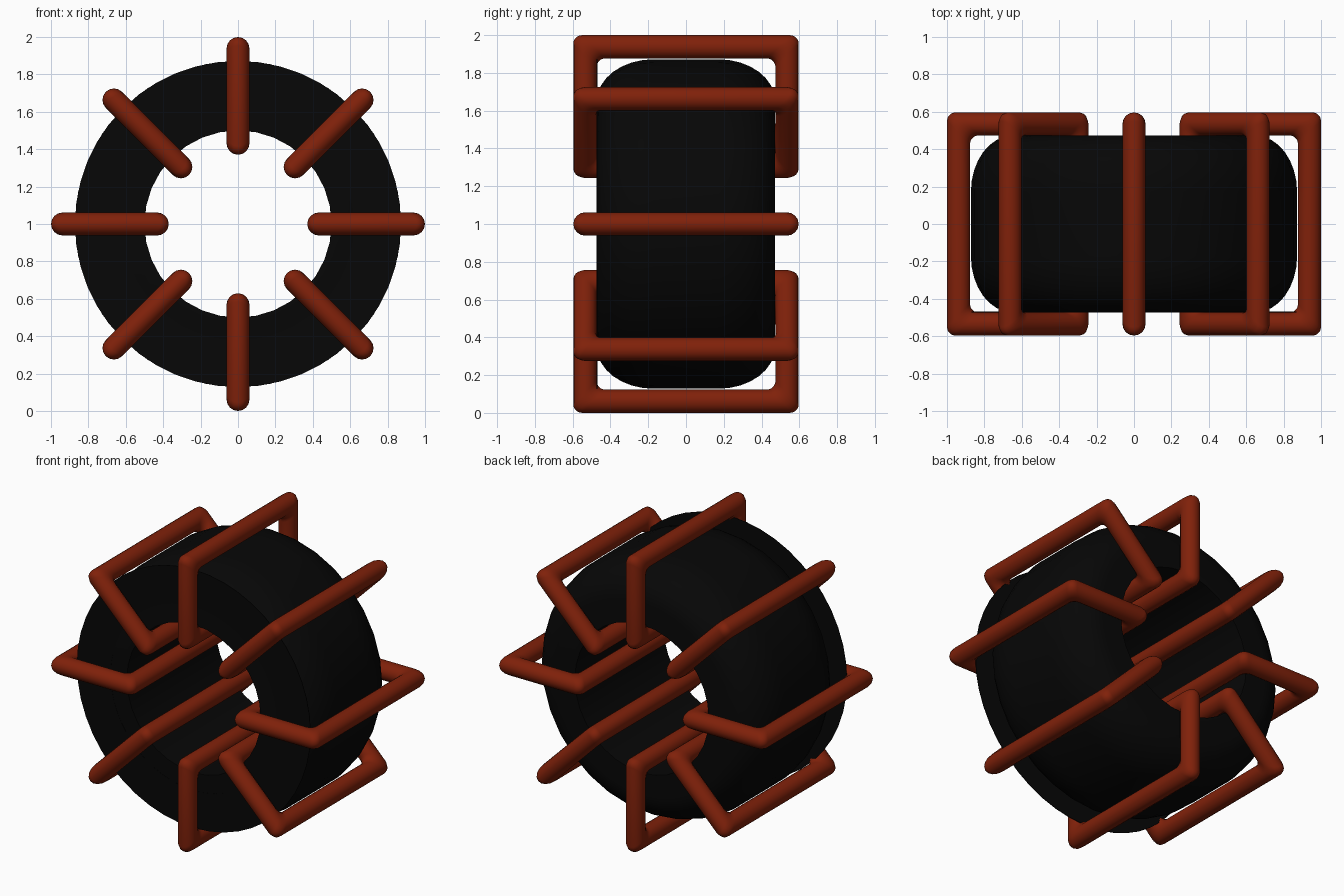
import bpy
import bmesh
from math import cos, sin, pi, tau, radians
from mathutils import Matrix, Vector

cube = bpy.data.objects.get("Cube")
if cube:
    bpy.data.objects.remove(cube, do_unlink=True)


def make_material(name, colour, roughness):
    mat = bpy.data.materials.new(name)
    mat.use_nodes = True
    mat.diffuse_color = colour
    bsdf = next(n for n in mat.node_tree.nodes if n.type == 'BSDF_PRINCIPLED')
    bsdf.inputs["Base Color"].default_value = colour
    bsdf.inputs["Roughness"].default_value = roughness
    return mat


def arc(cx, cy, rx, ry, start, steps):
    """Quarter of an ellipse, counter-clockwise from the start angle."""
    angles = [start + i / steps * pi / 2 for i in range(steps + 1)]
    return [(cx + rx * cos(a), cy + ry * sin(a)) for a in angles]


def rounded_rectangle(half_w, half_h, radius, steps):
    """Closed outline with round corners, counter-clockwise."""
    points = []
    for corner, (sx, sy) in enumerate([(1, 1), (-1, 1), (-1, -1), (1, -1)]):
        points += arc(sx * (half_w - radius), sy * (half_h - radius),
                      radius, radius, corner * pi / 2, steps)
    return points


def closed_sweep(name, rings, mat):
    """Skin a closed loop of closed rings into a smooth mesh."""
    bm = bmesh.new()
    grid = [[bm.verts.new(p) for p in ring] for ring in rings]
    for i, ring in enumerate(grid):
        following = grid[(i + 1) % len(grid)]
        for j in range(len(ring)):
            k = (j + 1) % len(ring)
            bm.faces.new((ring[j], ring[k], following[k], following[j]))
    bmesh.ops.recalc_face_normals(bm, faces=bm.faces)
    mesh = bpy.data.meshes.new(name)
    bm.to_mesh(mesh)
    bm.free()
    mesh.shade_smooth()
    mesh.set_sharp_from_angle(angle=radians(40))
    mesh.materials.append(mat)
    obj = bpy.data.objects.new(name, mesh)
    bpy.context.collection.objects.link(obj)
    obj.matrix_world = centre
    return obj


def lathe(name, section, sides, mat):
    """Turn a closed (radius, y) section about the y axis."""
    angles = [tau * i / sides for i in range(sides)]
    rings = [[(r * cos(a), y, r * sin(a)) for r, y in section] for a in angles]
    return closed_sweep(name, rings, mat)


black = make_material("core black", (0.002, 0.002, 0.002, 1), 0.6)
copper = make_material("copper red", (0.215, 0.015, 0.003, 1), 0.5)
centre = Matrix.Translation((0, 0, 1))

# Ring core: straight bore, outer edges rounded off
core_section = [(0.5, -0.472)]
core_section += arc(0.65, -0.172, 0.222, 0.30, -pi / 2, 8)
core_section += arc(0.65, 0.172, 0.222, 0.30, 0, 8)
core_section += [(0.5, 0.472)]
lathe("ring_core", core_section, 32, black)

# Thin front flange reaching the full outer radius
flange_section = [(0.62, -0.473), (0.872, -0.473), (0.872, -0.469), (0.62, -0.469)]
lathe("front_flange", flange_section, 48, black)

# Wire loops: round wire bent into a rectangle around the core
WIRE = 0.0615
wire_rings = []
for i in range(16):
    t = tau * i / 16
    grow = WIRE * cos(t)
    outline = rounded_rectangle(0.253 + grow, 0.535 + grow, 0.045, 5)
    wire_rings.append([Vector((0.685 + r, y, WIRE * sin(t))) for r, y in outline])
first = closed_sweep("wire_loop_1", wire_rings, copper)
for n in range(1, 8):
    loop = bpy.data.objects.new(f"wire_loop_{n + 1}", first.data)
    bpy.context.collection.objects.link(loop)
    loop.matrix_world = centre @ Matrix.Rotation(tau * n / 8, 4, 'Y')
